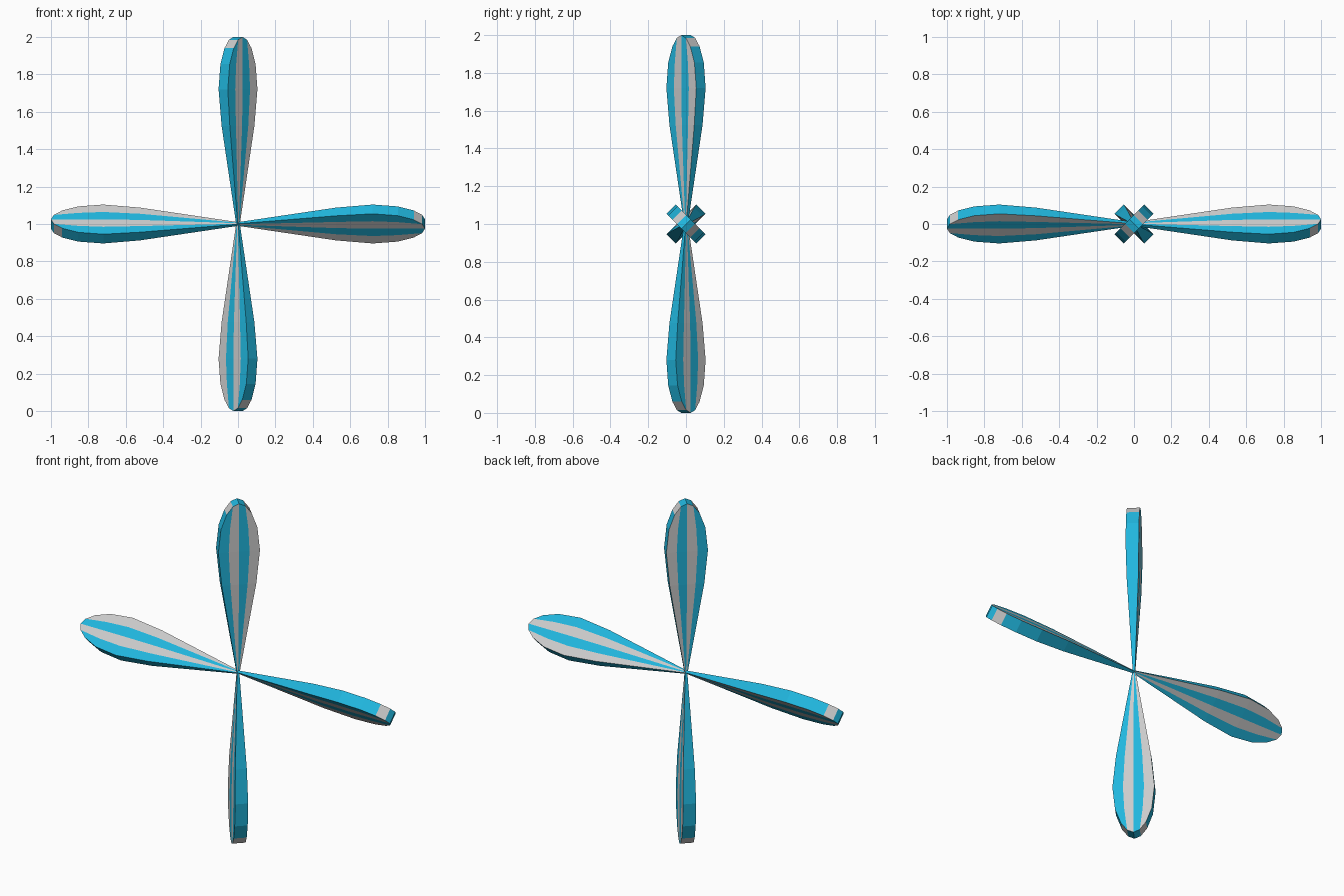
import bpy, bmesh, math
from mathutils import Vector

if "Cube" in bpy.data.objects:
    bpy.data.objects.remove(bpy.data.objects["Cube"])

def material(name, color):
    m = bpy.data.materials.new(name)
    m.diffuse_color = color
    m.use_nodes = True
    m.node_tree.nodes["Principled BSDF"].inputs["Base Color"].default_value = m.diffuse_color
    return m

grey = material("grey", (0.6, 0.6, 0.6, 1))
blue = material("blue", (0.015, 0.47, 0.73, 1))

# Blade stations: radius, half width, half thickness
STATIONS = [(0, 0.008, 0.006), (0.525, 0.093, 0.031), (0.72, 0.112, 0.035),
            (0.855, 0.098, 0.035), (0.94, 0.067, 0.035)]
TIP_RISE = [0, 0.045, 0.06, 0.045, 0]      # rounds the last station
STRIPES = [1, 0, 1, 0]                     # blue / grey lengthwise
TIP_COLORS = [0, 1, 1, 0]

# Pitched blade: 45 degrees between spin axis and disc
chord = Vector((1, 1, 0)).normalized()
normal = Vector((1, -1, 0)).normalized()

def blade_mesh():
    bm = bmesh.new()
    rows = []
    for i, (r, w, t) in enumerate(STATIONS):
        pair = []
        for side in (1, -1):
            row = []
            for j in range(5):
                z = r + (TIP_RISE[j] if i == len(STATIONS) - 1 else 0)
                p = chord * (w * (j - 2) / 2) + normal * (side * t)
                row.append(bm.verts.new((p.x, p.y, z)))
            pair.append(row)
        rows.append(pair)

    def face(verts, mat):
        bm.faces.new(verts).material_index = mat

    for a, b in zip(rows, rows[1:]):
        for s in (0, 1):                   # broad striped faces
            for j in range(4):
                face((a[s][j], a[s][j + 1], b[s][j + 1], b[s][j]), STRIPES[j])
        for j in (0, 4):                   # narrow side walls
            face((a[0][j], a[1][j], b[1][j], b[0][j]), 1)
    for j in range(4):                     # root and tip caps
        for pair, mat in ((rows[0], STRIPES[j]), (rows[-1], TIP_COLORS[j])):
            face((pair[0][j], pair[0][j + 1], pair[1][j + 1], pair[1][j]), mat)
    bmesh.ops.recalc_face_normals(bm, faces=bm.faces)
    me = bpy.data.meshes.new("blade")
    bm.to_mesh(me)
    bm.free()
    me.materials.append(grey)
    me.materials.append(blue)
    return me

# Four blades around the y axis
mesh = blade_mesh()
for k, name in enumerate(("top", "right", "bottom", "left")):
    ob = bpy.data.objects.new(name + "_blade", mesh)
    ob.location = (0, 0, 1)
    ob.rotation_euler = (0, k * math.pi / 2, 0)
    bpy.context.collection.objects.link(ob)
